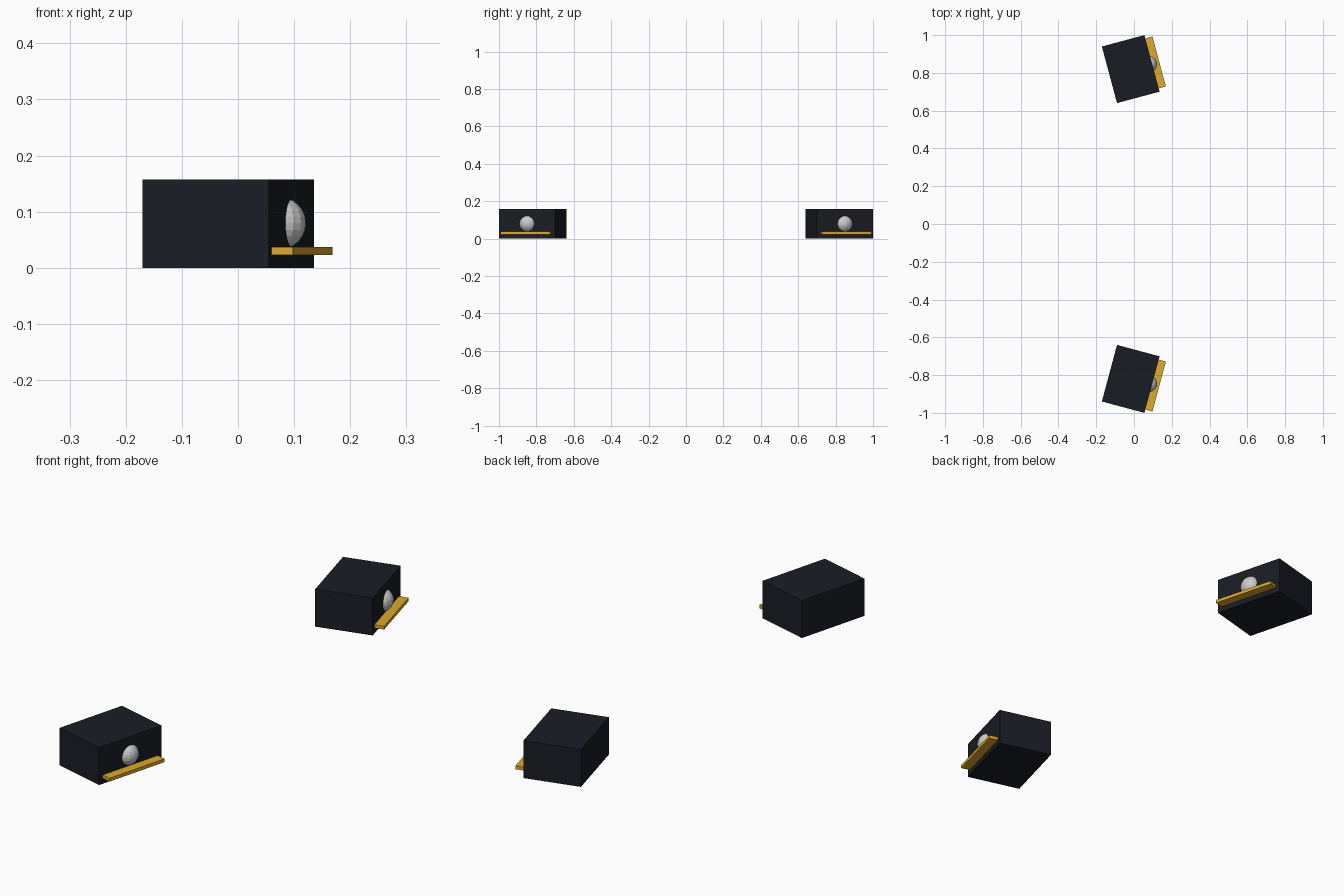
import bpy
from math import radians
from mathutils import Matrix, Vector

if "Cube" in bpy.data.objects:
    bpy.data.objects.remove(bpy.data.objects["Cube"])


def material(name, rgb):
    m = bpy.data.materials.new(name)
    m.diffuse_color = (*rgb, 1)
    m.use_nodes = True
    m.node_tree.nodes["Principled BSDF"].inputs["Base Color"].default_value = m.diffuse_color
    return m


BLACK = material("dark_housing", (0.010, 0.012, 0.018))
GOLD = material("gold_trim", (0.72, 0.40, 0.025))


def place(obj, name, frame, mat=None):
    """Name the part, then bake its local position into the unit's turned frame."""
    obj.name = name
    obj.data.transform(frame @ obj.matrix_basis)
    obj.matrix_basis = Matrix.Identity(4)
    if mat:
        obj.data.materials.append(mat)


def box(name, lo, hi, frame, mat):
    lo, hi = Vector(lo), Vector(hi)
    bpy.ops.mesh.primitive_cube_add(size=1, location=(lo + hi) / 2)
    obj = bpy.context.object
    obj.scale = hi - lo
    place(obj, name, frame, mat)


# Two matching units, angled towards each other's outside edge
for side, label in ((1, "back"), (-1, "front")):
    frame = (Matrix.Translation((-0.0175, side * 0.82, 0))
             @ Matrix.Rotation(side * radians(15), 4, 'Z'))

    # Housing
    box(label + "_housing", (-0.1165, -0.155, 0), (0.1165, 0.155, 0.157), frame, BLACK)

    # Trim strip below the lens
    box(label + "_trim_strip", (0.115, -0.137, 0.023), (0.156, 0.137, 0.037), frame, GOLD)

    # Faceted lens, half sunk in the housing
    bpy.ops.mesh.primitive_uv_sphere_add(segments=16, ring_count=12, radius=0.0463,
                                         location=(0.0965, 0, 0.0795))
    place(bpy.context.object, label + "_lens", frame)
